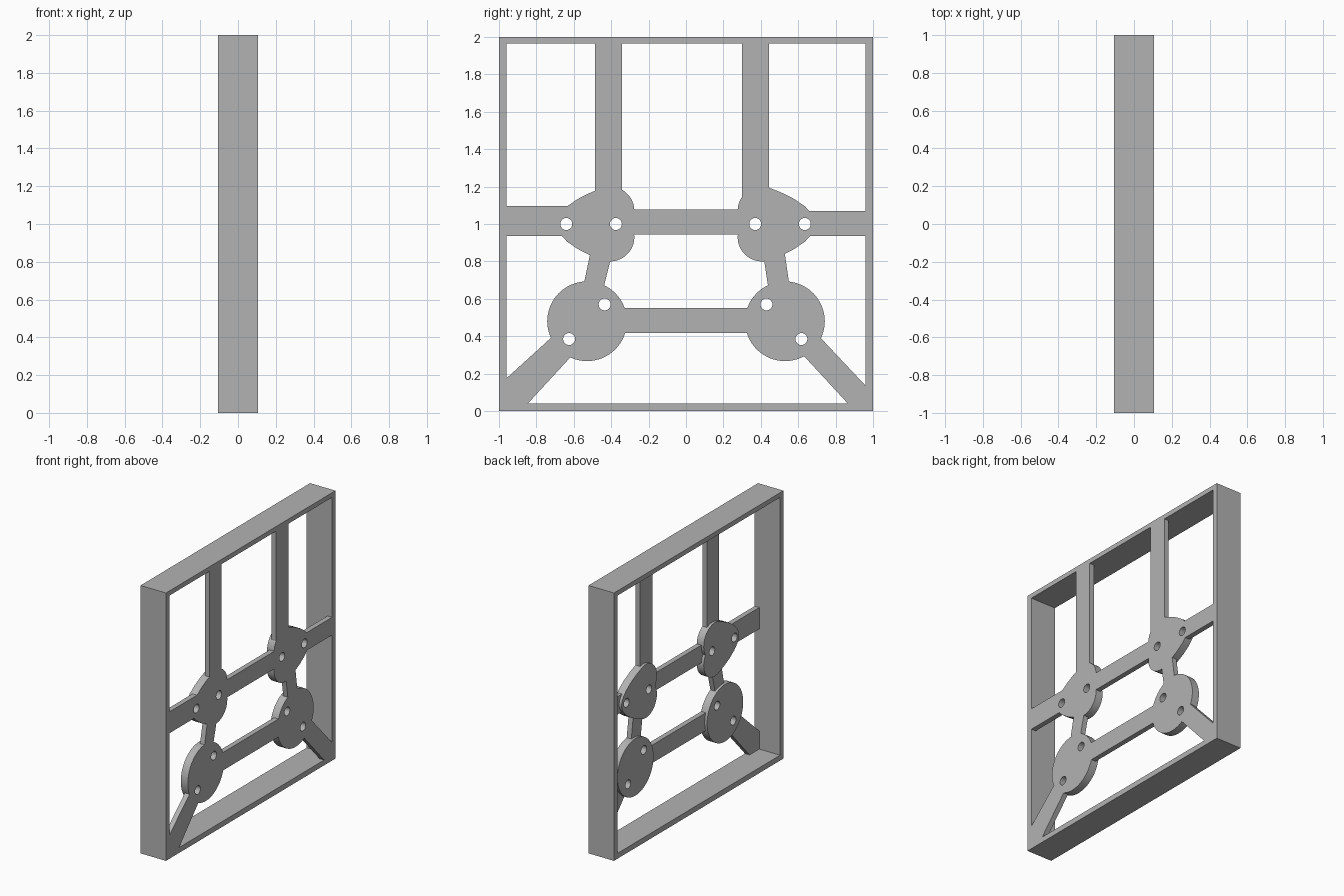
import bpy, bmesh, math

if "Cube" in bpy.data.objects:
    bpy.data.objects.remove(bpy.data.objects["Cube"])

FRONT = 0.105      # flush face of frame, arms and hubs
ARM_T = 0.038      # arm thickness
HUB_T = 0.058      # hub thickness

grey = bpy.data.materials.new("light_grey")
grey.diffuse_color = (0.45, 0.45, 0.45, 1)
grey.use_nodes = True
grey.node_tree.nodes["Principled BSDF"].inputs["Base Color"].default_value = grey.diffuse_color


def prism(name, outlines, x0, x1):
    """Extrude (y, z) outlines between two x positions."""
    bm = bmesh.new()
    for pts in outlines:
        near = [bm.verts.new((x0, y, z)) for y, z in pts]
        far = [bm.verts.new((x1, y, z)) for y, z in pts]
        bm.faces.new(near)
        bm.faces.new(far[::-1])
        n = len(pts)
        for i in range(n):
            j = (i + 1) % n
            bm.faces.new((near[j], near[i], far[i], far[j]))
    bmesh.ops.recalc_face_normals(bm, faces=bm.faces[:])
    me = bpy.data.meshes.new(name)
    bm.to_mesh(me)
    bm.free()
    ob = bpy.data.objects.new(name, me)
    me.materials.append(grey)
    bpy.context.collection.objects.link(ob)
    return ob


def cut(ob, cutter):
    bpy.ops.object.select_all(action='DESELECT')
    ob.select_set(True)
    bpy.context.view_layer.objects.active = ob
    mod = ob.modifiers.new("cut", 'BOOLEAN')
    mod.operation = 'DIFFERENCE'
    mod.solver = 'EXACT'
    mod.object = cutter
    bpy.ops.object.modifier_apply(modifier=mod.name)
    bpy.ops.object.shade_smooth_by_angle(angle=math.radians(30))


def circle(cy, cz, r, n):
    return [(cy + r * math.cos(2 * math.pi * i / n),
             cz + r * math.sin(2 * math.pi * i / n)) for i in range(n)]


def rect(y0, y1, z0, z1):
    return [(y0, z0), (y1, z0), (y1, z1), (y0, z1)]


# Screw holes through the hubs
holes = [(-0.64, 1.0), (-0.375, 1.0), (0.37, 1.0), (0.635, 1.0),
         (-0.435, 0.57), (-0.625, 0.385), (0.43, 0.57), (0.617, 0.385)]
hole_cutter = prism("hole_cutter", [circle(y, z, 0.032, 24) for y, z in holes], -0.2, 0.2)

# Square outer frame
frame = prism("frame", [rect(-1, 1, 0, 2)], -FRONT, FRONT)
opening = prism("opening_cutter", [rect(-0.96, 0.96, 0.04, 1.965)], -0.3, 0.3)
cut(frame, opening)

# Arms: straight bars, slanted links and corner legs
arms = {
    "left_upright": rect(-0.487, -0.343, 1.08, 1.98),
    "right_upright": rect(0.30, 0.445, 1.08, 1.98),
    "left_side_arm": rect(-0.98, -0.52, 0.937, 1.097),
    "right_side_arm": rect(0.52, 0.98, 0.937, 1.07),
    "upper_crossbar": rect(-0.40, 0.40, 0.945, 1.077),
    "lower_crossbar": rect(-0.45, 0.45, 0.418, 0.552),
    "left_link": [(-0.564, 0.594), (-0.464, 0.567), (-0.388, 0.87), (-0.496, 0.92)],
    "right_link": [(0.454, 0.567), (0.564, 0.594), (0.517, 0.92), (0.408, 0.87)],
    "left_leg": [(-0.64, 0.466), (-0.961, 0.174), (-0.98, 0.02), (-0.864, 0.02), (-0.53, 0.383)],
    "right_leg": [(0.64, 0.476), (0.959, 0.137), (0.98, 0.02), (0.884, 0.02), (0.54, 0.392)],
}
parts = [prism(n, [p], FRONT - ARM_T, FRONT) for n, p in arms.items()]

# Upper hubs: two round lobes on the inner side tapering to a blunt outer tip
start = -math.asin(0.07 / 0.13)
half = []
for i in range(19):
    a = start + (math.radians(115) - start) * i / 18
    half.append((-0.406 + 0.13 * math.cos(a), 0.07 + 0.13 * math.sin(a)))
half += [(-0.517, 0.165), (-0.58, 0.133), (-0.635, 0.095), (-0.667, 0.062),
         (-0.688, 0.03), (-0.695, 0.0)]
heart = half + [(y, -z) for y, z in half[-2:0:-1]]
for side, s in (("left", 1), ("right", -1)):
    parts.append(prism(side + "_upper_hub", [[(s * y, 1 + z) for y, z in heart]],
                       FRONT - HUB_T, FRONT))
    # Lower round hubs
    parts.append(prism(side + "_lower_hub", [circle(-0.529 * s, 0.48, 0.213, 64)],
                       FRONT - HUB_T, FRONT))

for p in parts:
    cut(p, hole_cutter)

# Cutters are no longer needed
for c in (hole_cutter, opening):
    bpy.data.objects.remove(c, do_unlink=True)
